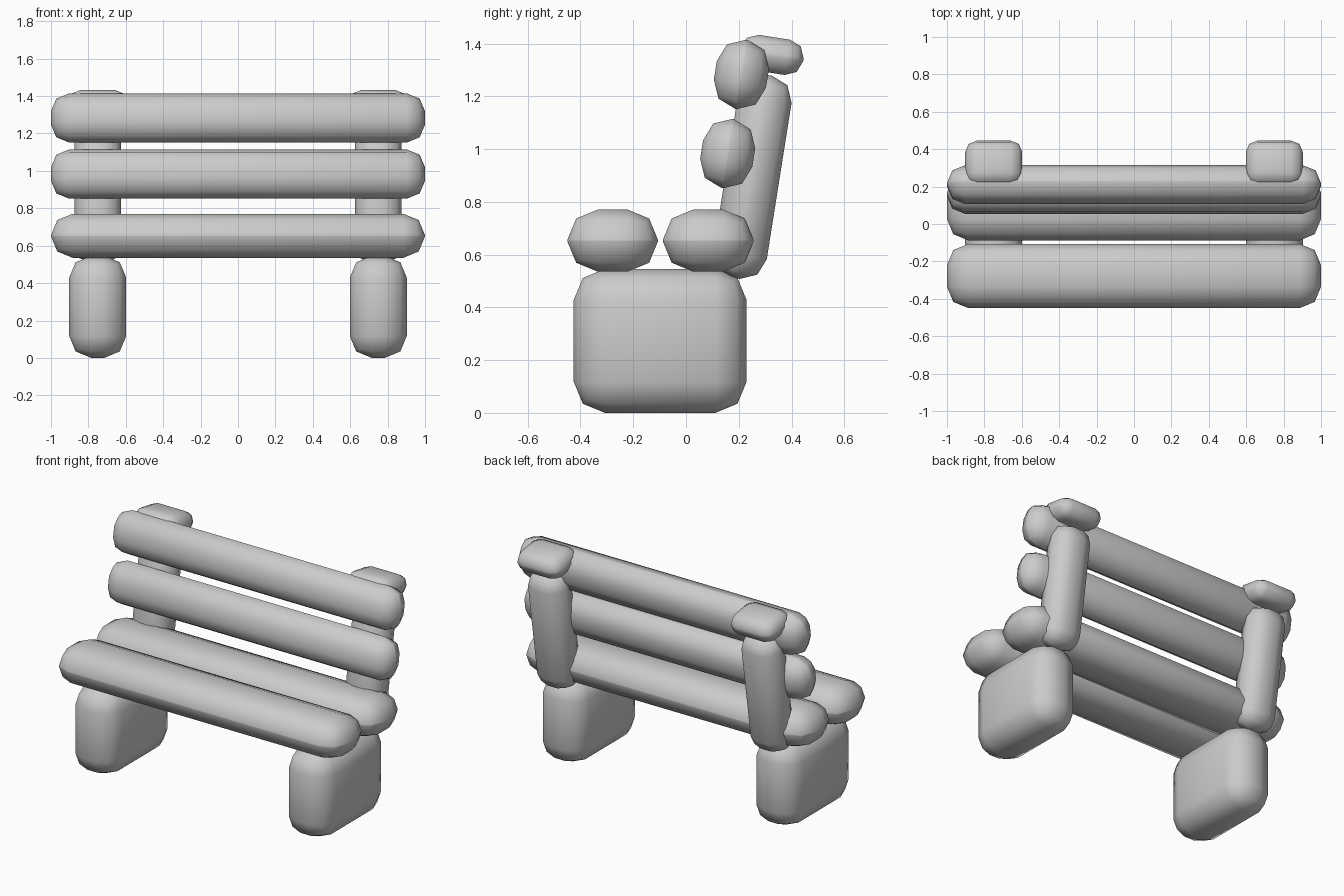
import bpy, math

if "Cube" in bpy.data.objects:
    bpy.data.objects.remove(bpy.data.objects["Cube"])

TILT = -math.radians(9)  # backrest leans towards +y


def rounded_block(name, loc, size, bevel, tilt=0.0):
    """Box with chunky two-segment rounded edges, smooth shaded."""
    bpy.ops.mesh.primitive_cube_add(size=1, location=loc)
    ob = bpy.context.object
    ob.name = name
    ob.scale = size
    bpy.ops.object.transform_apply(location=False, rotation=False, scale=True)
    ob.rotation_euler.x = tilt
    mod = ob.modifiers.new("Rounding", 'BEVEL')
    mod.width = bevel
    mod.segments = 2
    mod.limit_method = 'NONE'
    for p in ob.data.polygons:
        p.use_smooth = True
    return ob


# Seat planks
for name, y in (("front_seat_plank", -0.278), ("rear_seat_plank", 0.084)):
    rounded_block(name, (0, y, 0.653), (2, 0.344, 0.235), 0.115)

# Backrest planks
for name, y, z in (("lower_back_plank", 0.158, 0.983),
                   ("upper_back_plank", 0.210, 1.283)):
    rounded_block(name, (0, y, z), (2, 0.2, 0.265), 0.097, TILT)

# Legs, backrest posts and post caps on both sides
for side, s in (("left", -1), ("right", 1)):
    x = 0.75 * s
    rounded_block(side + "_leg", (x, -0.098, 0.273), (0.305, 0.655, 0.545), 0.117)
    rounded_block(side + "_back_post", (x, 0.252, 0.895), (0.25, 0.205, 0.78), 0.09, TILT)
    rounded_block(side + "_post_cap", (x, 0.325, 1.357), (0.305, 0.243, 0.135), 0.062, TILT)
